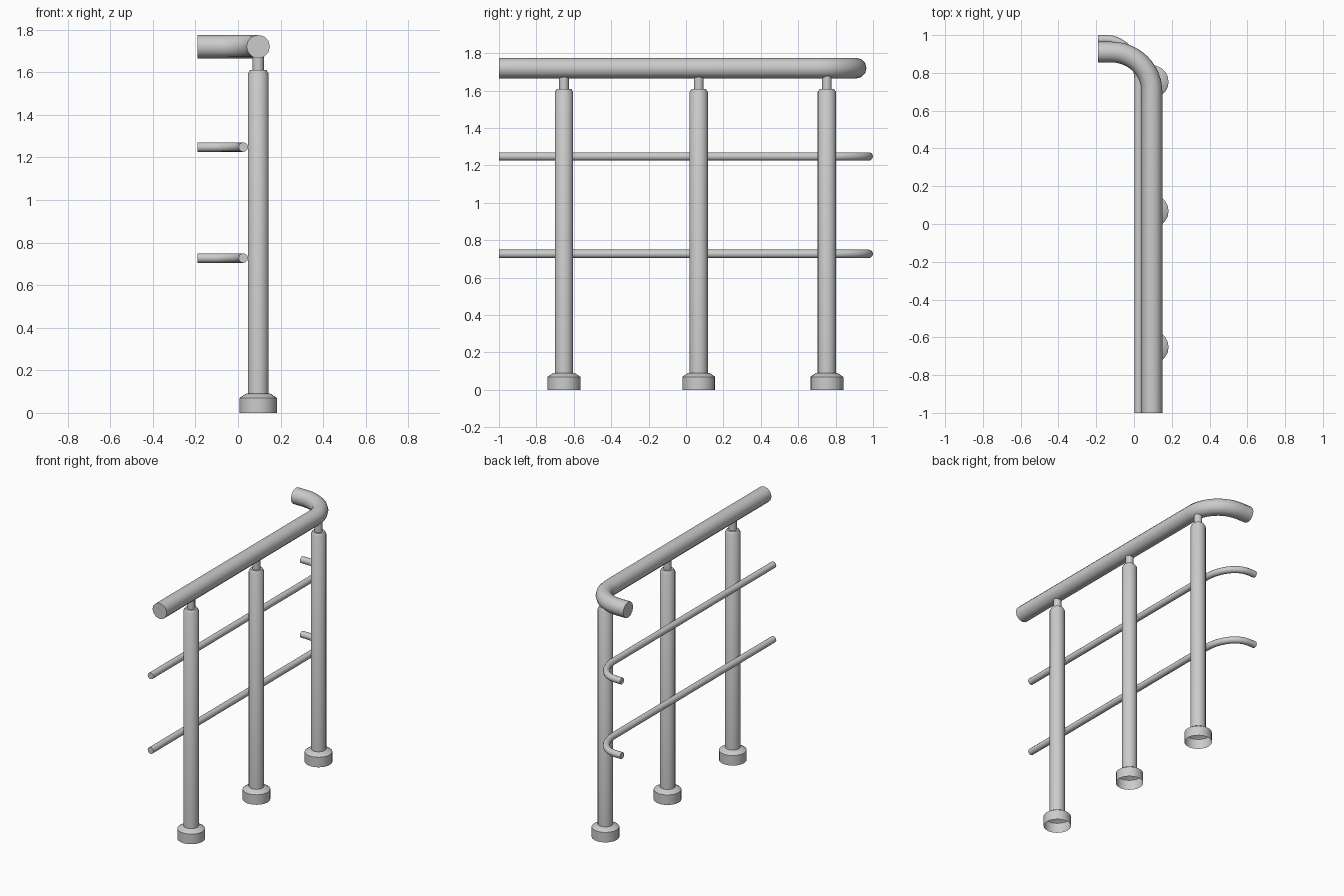
import bpy, bmesh, math
from mathutils import Vector

if "Cube" in bpy.data.objects:
    bpy.data.objects.remove(bpy.data.objects["Cube"])


def finish(name, bm):
    bmesh.ops.recalc_face_normals(bm, faces=bm.faces[:])
    me = bpy.data.meshes.new(name)
    bm.to_mesh(me)
    bm.free()
    ob = bpy.data.objects.new(name, me)
    bpy.context.collection.objects.link(ob)
    bpy.ops.object.select_all(action='DESELECT')
    ob.select_set(True)
    bpy.context.view_layer.objects.active = ob
    bpy.ops.object.shade_smooth_by_angle(angle=math.radians(42))
    return ob


def skin(bm, rings):
    n = len(rings[0])
    for a, b in zip(rings, rings[1:]):
        for i in range(n):
            j = (i + 1) % n
            bm.faces.new((a[i], a[j], b[j], b[i]))


def lathe(name, profile, x, y, sides):
    # open-bottomed turned shape
    bm = bmesh.new()
    rings = [[bm.verts.new((x + r * math.cos(2 * math.pi * i / sides),
                            y + r * math.sin(2 * math.pi * i / sides), z))
              for i in range(sides)] for r, z in profile]
    skin(bm, rings)
    bm.faces.new(rings[-1])
    return finish(name, bm)


def rail(name, x, z, r, cx, cy, ry, sides, steps=12):
    # straight run along y, then a quarter bend towards -x
    rx = x - cx
    path = [(x, -1.0)]
    for k in range(steps + 1):
        t = k / steps * math.pi / 2
        path.append((cx + rx * math.cos(t), cy + ry * math.sin(t)))
    path.append((-0.19, cy + ry))
    pts = [Vector((p[0], p[1], z)) for p in path]
    bm = bmesh.new()
    rings = []
    for k, p in enumerate(pts):
        d = (pts[min(k + 1, len(pts) - 1)] - pts[max(k - 1, 0)]).normalized()
        if k == 0:
            d = Vector((0, 1, 0))
        elif k == 1:
            d = Vector((0, 1, 0))
        elif k >= len(pts) - 2:
            d = Vector((-1, 0, 0))
        side = Vector((d.y, -d.x, 0))
        rings.append([bm.verts.new(p + side * r * math.cos(2 * math.pi * i / sides)
                                   + Vector((0, 0, r * math.sin(2 * math.pi * i / sides))))
                      for i in range(sides)])
    skin(bm, rings)
    bm.faces.new(rings[0])
    bm.faces.new(rings[-1])
    return finish(name, bm)


PX = 0.095
# posts: foot collar, shaft, neck
for n, y in enumerate((-0.652, 0.068, 0.753), 1):
    lathe(f"post_foot_{n}", [(0.088, 0), (0.088, 0.07), (0.058, 0.09)], PX, y, 20)
    lathe(f"post_shaft_{n}", [(0.049, 0.085), (0.049, 1.592), (0.038, 1.61)], PX, y, 20)
    lathe(f"post_neck_{n}", [(0.026, 1.605), (0.026, 1.69)], PX, y, 16)

# handrail and the two thin lower rails
rail("handrail", PX, 1.72, 0.055, -0.118, 0.70, 0.21, 12)
for label, z in (("upper", 1.248), ("lower", 0.727)):
    rail(f"{label}_thin_rail", 0.025, z, 0.0225, -0.14, 0.752, 0.225, 12)
